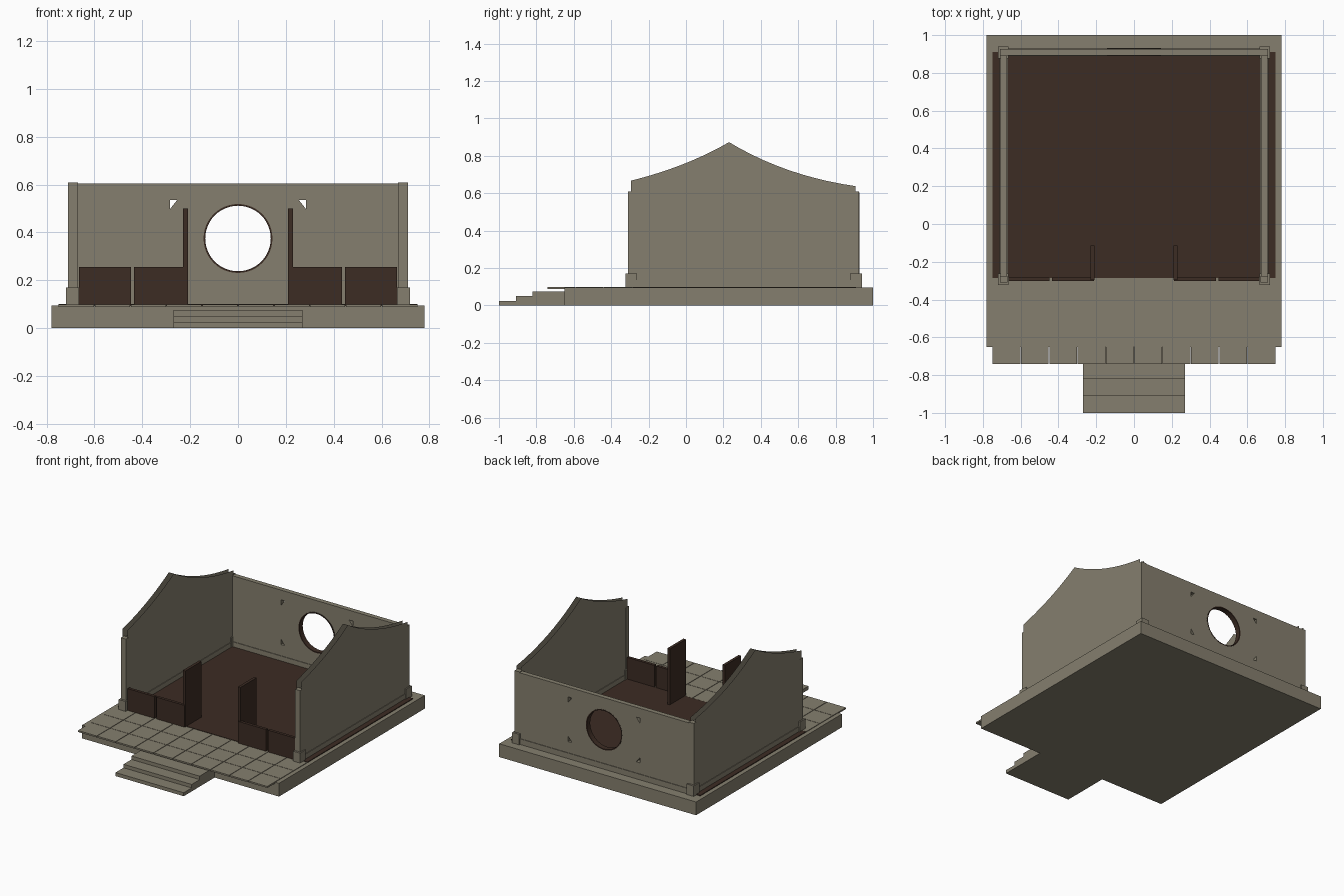
import bpy, bmesh, math
from mathutils import Matrix, Vector

cube = bpy.data.objects.get("Cube")
if cube:
    bpy.data.objects.remove(cube, do_unlink=True)


def material(name, colour):
    m = bpy.data.materials.new(name)
    m.use_nodes = True
    m.diffuse_color = (*colour, 1)
    m.node_tree.nodes["Principled BSDF"].inputs["Base Color"].default_value = (*colour, 1)
    return m


STONE = material("warm grey stone", (0.235, 0.212, 0.156))
WOOD = material("dark brown wood", (0.045, 0.025, 0.017))


def finish(name, bm, mat):
    mesh = bpy.data.meshes.new(name)
    bm.to_mesh(mesh)
    bm.free()
    mesh.materials.append(mat)
    ob = bpy.data.objects.new(name, mesh)
    bpy.context.collection.objects.link(ob)
    return ob


def add_box(bm, x, y, z):
    size = Vector((x[1] - x[0], y[1] - y[0], z[1] - z[0]))
    mid = Vector((x[0] + x[1], y[0] + y[1], z[0] + z[1])) / 2
    bmesh.ops.create_cube(bm, size=1, matrix=Matrix.Translation(mid) @ Matrix.Diagonal((*size, 1)))


def box(name, x, y, z, mat):
    bm = bmesh.new()
    add_box(bm, x, y, z)
    return finish(name, bm, mat)


def mirrored(name, x, y, z, mat):
    box("left_" + name, x, y, z, mat)
    box("right_" + name, (-x[1], -x[0]), y, z, mat)


def prism(bm, outline, y0, y1):
    """Closed solid from an (x, z) outline, extruded along y."""
    face = bm.faces.new([bm.verts.new((x, y0, z)) for x, z in outline])
    out = bmesh.ops.extrude_face_region(bm, geom=[face])["geom"]
    bmesh.ops.translate(bm, verts=[g for g in out if isinstance(g, bmesh.types.BMVert)],
                        vec=(0, y1 - y0, 0))


def circle(radius, centre_z, sides=48):
    return [(radius * math.cos(math.tau * i / sides),
             centre_z + radius * math.sin(math.tau * i / sides)) for i in range(sides)]


# Foundation and front steps
box("foundation", (-0.78, 0.78), (-0.65, 1), (0, 0.095), STONE)
for i in range(3):
    box(f"step_{i + 1}", (-0.27, 0.27), (-1 + 0.09 * i, -0.64), (0, 0.025 * (i + 1)), STONE)

# Terrace paving, overhanging the front edge
bm = bmesh.new()
rows = (-0.74, -0.59, -0.44, -0.285)
for i in range(10):
    x0 = -0.75 + 0.15 * i
    for y0, y1 in zip(rows, rows[1:]):
        add_box(bm, (x0 + 0.002 * (i > 0), x0 + 0.15 - 0.002 * (i < 9)),
                (y0, y1 - 0.003), (0.088, 0.099))
finish("paving_slabs", bm, STONE)

# Wooden floor
box("wood_floor", (-0.75, 0.75), (-0.285, 0.91), (0.09, 0.1), WOOD)


# Gable walls: two open sheets with a sweeping roof line
def bezier(a, b, c, steps=10):
    pts = [Vector(p) for p in (a, b, c)]
    return [(1 - t) ** 2 * pts[0] + 2 * t * (1 - t) * pts[1] + t * t * pts[2]
            for t in (i / steps for i in range(steps + 1))]


roof_line = bezier((-0.295, 0.667), (0, 0.74), (0.23, 0.873))
roof_line += bezier((0.23, 0.873), (0.53, 0.692), (0.905, 0.638))[1:]
for side, name in ((1, "left"), (-1, "right")):
    bm = bmesh.new()
    for x, outward in ((0.709, side), (0.671, -side)):
        top = [bm.verts.new((side * x, p.x, p.y)) for p in roof_line]
        low = [bm.verts.new((side * x, p.x, 0.1)) for p in roof_line]
        for i in range(len(top) - 1):
            f = bm.faces.new((low[i], low[i + 1], top[i + 1], top[i]))
            f.normal_update()
            if f.normal.x * outward < 0:
                f.normal_flip()
    finish(name + "_gable_wall", bm, STONE)

mirrored("wall_core", (0.673, 0.707), (-0.29, 0.9), (0.1, 0.6), STONE)
mirrored("wall_skirting", (0.667, 0.713), (-0.28, 0.9), (0.1, 0.135), STONE)

# Corner posts with plinths
for end, y in (("front", (-0.31, -0.275)), ("back", (0.89, 0.926))):
    mirrored(end + "_post", (0.67, 0.71), y, (0.1, 0.61), STONE)
    mirrored(end + "_plinth", (0.664, 0.719), (y[0] - 0.014, y[1] + 0.014), (0.095, 0.17), STONE)

# Back wall with a round window and four small triangular vents
wall = box("back_wall", (-0.675, 0.675), (0.893, 0.927), (0.095, 0.605), STONE)
bm = bmesh.new()
prism(bm, circle(0.143, 0.375), 0.8, 1)
for sx in (1, -1):
    for sz in (1, -1):
        prism(bm, [(sx * x, 0.375 + sz * z)
                   for x, z in ((0.255, 0.16), (0.285, 0.16), (0.285, 0.122))], 0.8, 1)
bmesh.ops.recalc_face_normals(bm, faces=bm.faces)
cutter = finish("window_cutter", bm, STONE)
cutter.hide_render = True
mod = wall.modifiers.new("openings", "BOOLEAN")
mod.operation = "DIFFERENCE"
mod.solver = "EXACT"
mod.object = cutter
bpy.context.view_layer.objects.active = wall
bpy.ops.object.modifier_apply(modifier=mod.name)
bpy.data.objects.remove(cutter, do_unlink=True)
box("back_skirting", (-0.67, 0.67), (0.889, 0.931), (0.095, 0.135), STONE)

# Wooden ring lining the window
bm = bmesh.new()
loops = [[bm.verts.new((x, y, z)) for x, z in circle(r, 0.375)]
         for r, y in ((0.137, 0.889), (0.144, 0.889), (0.144, 0.928), (0.137, 0.928))]
for k in range(4):
    a, b = loops[k], loops[(k + 1) % 4]
    for i in range(len(a)):
        j = (i + 1) % len(a)
        bm.faces.new((a[i], a[j], b[j], b[i]))
bmesh.ops.recalc_face_normals(bm, faces=bm.faces)
finish("window_ring", bm, WOOD)

# Low front panels and open door leaves
mirrored("outer_panel", (0.448, 0.664), (-0.303, -0.282), (0.098, 0.255), WOOD)
mirrored("inner_panel", (0.212, 0.434), (-0.303, -0.282), (0.098, 0.255), WOOD)
mirrored("door_leaf", (0.209, 0.229), (-0.297, -0.115), (0.098, 0.5), WOOD)
